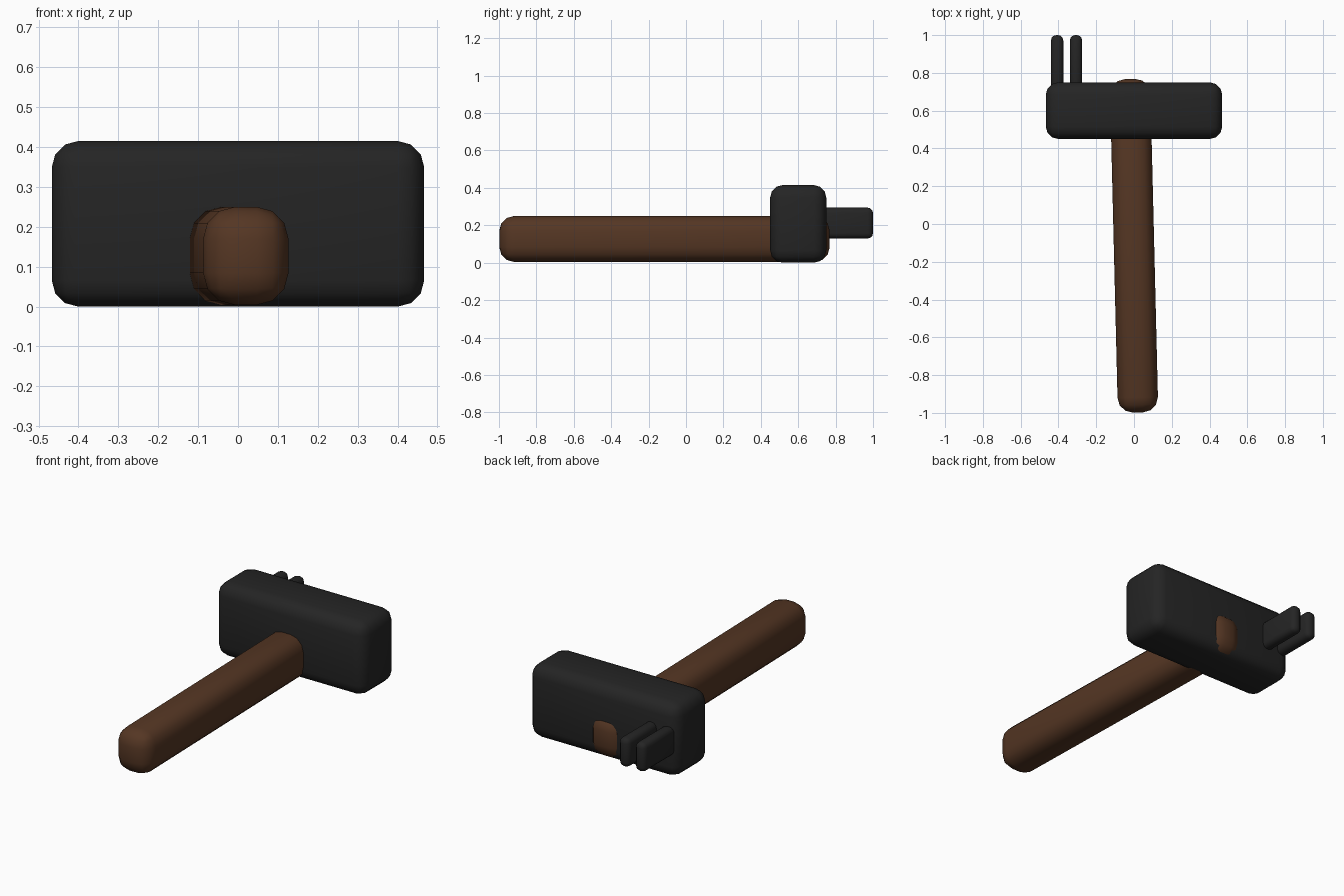
import bpy, math

if "Cube" in bpy.data.objects:
    bpy.data.objects.remove(bpy.data.objects["Cube"])


def material(name, rgb):
    m = bpy.data.materials.new(name)
    m.diffuse_color = (*rgb, 1)
    m.use_nodes = True
    m.node_tree.nodes["Principled BSDF"].inputs["Base Color"].default_value = m.diffuse_color
    return m


def rounded_box(name, centre, size, radius, mat, turn=0, segments=3):
    bpy.ops.mesh.primitive_cube_add(size=1, location=centre)
    ob = bpy.context.object
    ob.name = name
    ob.scale = size
    bpy.ops.object.transform_apply(location=False, rotation=False, scale=True)
    ob.rotation_euler.z = math.radians(turn)
    bev = ob.modifiers.new("round", 'BEVEL')
    bev.width = radius
    bev.segments = segments
    bpy.ops.object.modifier_apply(modifier="round")
    ob.data.materials.append(mat)
    bpy.ops.object.shade_smooth_by_angle(angle=math.radians(40))
    return ob


iron = material("dark iron", (0.018, 0.018, 0.018))
wood = material("brown wood", (0.09, 0.037, 0.017))

# block head
rounded_box("head", (0, 0.60, 0.2075), (0.934, 0.30, 0.415), 0.066, iron)

# slightly skewed handle passing through the head
rounded_box("handle", (0, -0.115, 0.127), (0.214, 1.766, 0.246), 0.08, wood, turn=1.4)

# pair of claw prongs behind the head
for i, x in enumerate((-0.407, -0.307)):
    rounded_box(f"claw_{i + 1}", (x, 0.85, 0.212), (0.065, 0.30, 0.164), 0.028, iron)
